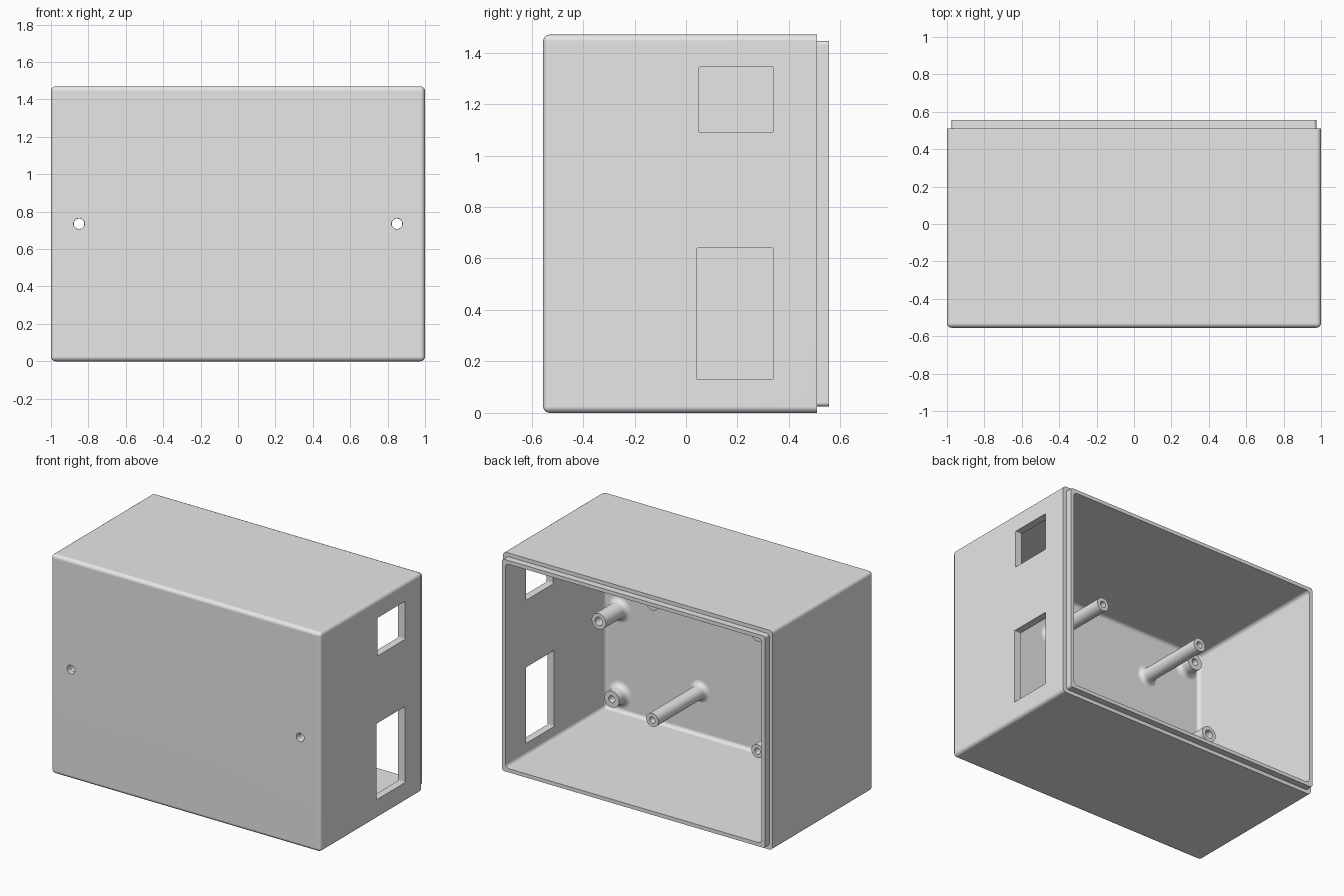
import bpy
import bmesh
from math import sin, cos, pi, radians
from mathutils import Matrix, Vector

cube = bpy.data.objects.get("Cube")
if cube:
    bpy.data.objects.remove(cube, do_unlink=True)

WALL_Y = -0.505      # inner surface of the front wall
HEIGHT = 1.47
MID_Z = HEIGHT / 2

grey = bpy.data.materials.new("plain grey plastic")
grey.use_nodes = True
grey.diffuse_color = (0.8, 0.8, 0.8, 1)
grey.node_tree.nodes["Principled BSDF"].inputs["Base Color"].default_value = (0.8, 0.8, 0.8, 1)


def make_object(name, bm):
    bmesh.ops.recalc_face_normals(bm, faces=bm.faces[:])
    mesh = bpy.data.meshes.new(name)
    bm.to_mesh(mesh)
    bm.free()
    mesh.materials.append(grey)
    obj = bpy.data.objects.new(name, mesh)
    bpy.context.collection.objects.link(obj)
    return obj


def activate(obj):
    bpy.ops.object.select_all(action='DESELECT')
    obj.select_set(True)
    bpy.context.view_layer.objects.active = obj


def rounded_box(name, low, high, radius, rounded):
    """Box between two corners; 'rounded' picks the edges to round."""
    low, high = Vector(low), Vector(high)
    bm = bmesh.new()
    bmesh.ops.create_cube(bm, size=1)
    edges = [e for e in bm.edges if rounded(*(v.co.copy() for v in e.verts))]
    size = high - low
    for v in bm.verts:
        v.co = (low + high) / 2 + Vector(a * b for a, b in zip(v.co, size))
    bmesh.ops.bevel(bm, geom=edges, offset=radius, segments=4,
                    profile=0.5, affect='EDGES', clamp_overlap=True)
    return make_object(name, bm)


def not_back(a, b):
    return min(a.y, b.y) < 0


def along_y(a, b):
    return a.y * b.y < 0


def along_x(a, b):
    return a.x * b.x < 0


def combine(target, tool, operation):
    mod = target.modifiers.new("combine", 'BOOLEAN')
    mod.object = tool
    mod.operation = operation
    mod.solver = 'EXACT'
    activate(target)
    bpy.ops.object.modifier_apply(modifier=mod.name)
    bpy.data.objects.remove(tool, do_unlink=True)


# Case: rounded shell, stepped back lip, hollow inside
case = rounded_box("case", (-1, -0.555, 0), (1, 0.51, HEIGHT), 0.025, not_back)
lip = rounded_box("lip", (-0.975, 0.3, 0.025), (0.975, 0.555, HEIGHT - 0.025), 0.015, along_y)
combine(case, lip, 'UNION')
cavity = rounded_box("cavity", (-0.95, WALL_Y, 0.05), (0.95, 0.8, HEIGHT - 0.05), 0.025, not_back)
combine(case, cavity, 'DIFFERENCE')

# Two connector windows in the left wall
for y0, z0, y1, z1 in [(0.04, 0.13, 0.34, 0.64), (0.05, 1.09, 0.34, 1.345)]:
    window = rounded_box("window", (0.8, y0, z0), (1.2, y1, z1), 0.006, along_x)
    combine(case, window, 'DIFFERENCE')

# Screw holes through the front wall
HOLE = 0.029
for side in (-1, 1):
    bm = bmesh.new()
    bmesh.ops.create_cone(bm, cap_ends=True, segments=32, radius1=HOLE, radius2=HOLE, depth=0.3,
                          matrix=Matrix.Translation((side * 0.85, -0.53, MID_Z))
                          @ Matrix.Rotation(radians(90), 4, 'X'))
    combine(case, make_object("screw_hole", bm), 'DIFFERENCE')

activate(case)
bpy.ops.object.shade_smooth_by_angle(angle=radians(30))
weighted = case.modifiers.new("even shading", 'WEIGHTED_NORMAL')
weighted.keep_sharp = True


def post(name, x, z, radius, hole, end_y, flare, through=False):
    """Turned hollow post with a flared foot on the front wall."""
    foot = WALL_Y - 0.015
    points = [(hole, foot)] if through else [(0, WALL_Y + 0.01), (hole, WALL_Y + 0.01)]
    points += [(hole, end_y), (radius, end_y)]
    for i in range(6):
        a = i / 5 * pi / 2
        points.append((radius + flare * (1 - cos(a)), WALL_Y + flare * (1 - sin(a))))
    points.append((radius + flare, foot))
    points.append(points[0] if through else (0, foot))
    bm = bmesh.new()
    verts = [bm.verts.new((r, y, 0)) for r, y in points]
    edges = [bm.edges.new(pair) for pair in zip(verts, verts[1:])]
    bmesh.ops.spin(bm, geom=verts + edges, cent=(0, 0, 0), axis=(0, 1, 0),
                   angle=2 * pi, steps=32)
    bmesh.ops.remove_doubles(bm, verts=bm.verts[:], dist=0.0001)
    obj = make_object(name, bm)
    obj.location = (x, 0, z)
    activate(obj)
    bpy.ops.object.shade_smooth_by_angle(angle=radians(30))


# Screw posts at mid height, short posts in the corners, long board posts
for side, label in ((-1, "right"), (1, "left")):
    post(label + "_screw_post", side * 0.85, MID_Z, 0.053, HOLE - 0.001, -0.29, 0.035, True)
    for level, row in ((-1, "lower"), (1, "upper")):
        post(f"{row}_{label}_short_post", side * 0.845, MID_Z + level * 0.57,
             0.055, 0.023, -0.42, 0.035)
        post(f"{row}_{label}_board_post", -0.14 + side * 0.39, MID_Z + level * 0.39,
             0.045, 0.021, 0.0, 0.03)
